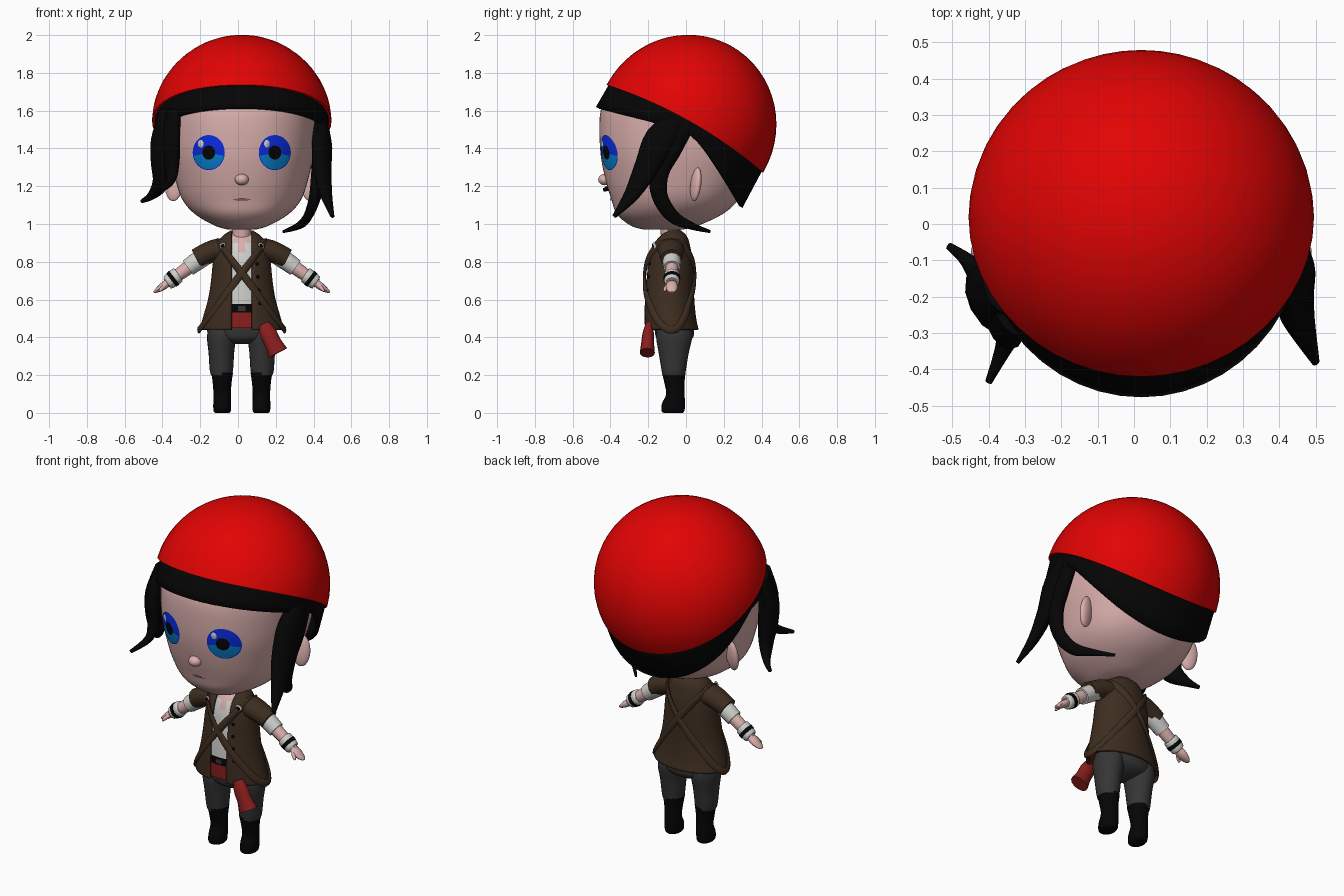
import bpy, bmesh
from math import sin, cos, pi, sqrt, asin, radians, copysign
from mathutils import Vector, Matrix

cube = bpy.data.objects.get("Cube")
if cube:
    bpy.data.objects.remove(cube, do_unlink=True)

SHIFT = 0.02  # the figure stands slightly off centre
COLOURS = {
    "skin": (.7, .43, .415), "bright red": (.76, .001, .001), "black": (.0015, .0015, .0015),
    "vest brown": (.047, .026, .014), "cloth white": (.62, .62, .6), "trouser grey": (.036, .036, .037),
    "sash red": (.26, .013, .013), "deep blue": (.003, .025, .76), "light blue": (.002, .22, .62),
    "lip": (.3, .13, .12)}
MATS = {}
for label, rgb in COLOURS.items():
    m = bpy.data.materials.new(label)
    m.use_nodes = True
    m.diffuse_color = (*rgb, 1)
    m.node_tree.nodes["Principled BSDF"].inputs["Base Color"].default_value = (*rgb, 1)
    MATS[label] = m


def finish(ob, mat, rule=None):
    me = ob.data
    used = [mat]
    me.materials.append(MATS[mat])
    for p in me.polygons:
        p.use_smooth = True
        want = rule(p.center) if rule else mat
        if want not in used:
            used.append(want)
            me.materials.append(MATS[want])
        p.material_index = used.index(want)
    me.set_sharp_from_angle(angle=radians(50))
    ob.location.x += SHIFT
    return ob


def grid(name, rings, mat, rule=None, closed=True, cap=True, loop=False, thick=0):
    """Skin a list of equal rings of points."""
    bm = bmesh.new()
    vs = [[bm.verts.new(p) for p in r] for r in rings]
    n = len(rings[0])
    for i in range(len(vs) if loop else len(vs) - 1):
        a, b = vs[i], vs[(i + 1) % len(vs)]
        for j in range(n if closed else n - 1):
            k = (j + 1) % n
            bm.faces.new((a[j], a[k], b[k], b[j]))
    if cap and closed and not loop:
        bm.faces.new(vs[0])
        bm.faces.new(vs[-1])
    bmesh.ops.recalc_face_normals(bm, faces=bm.faces)
    me = bpy.data.meshes.new(name)
    bm.to_mesh(me)
    bm.free()
    ob = bpy.data.objects.new(name, me)
    bpy.context.collection.objects.link(ob)
    if thick:
        mod = ob.modifiers.new("thickness", "SOLIDIFY")
        mod.thickness, mod.offset = thick, 0
    return finish(ob, mat, rule)


def smooth(rows, k=4):
    """Catmull-Rom through the rows."""
    out = []
    for i in range(len(rows) - 1):
        p = [rows[max(0, min(len(rows) - 1, i + d))] for d in (-1, 0, 1, 2)]
        for s in range(k):
            t = s / k
            out.append(tuple(.5 * (2 * b + (c - a) * t + (2*a - 5*b + 4*c - d) * t*t + (3*b - a - 3*c + d) * t**3)
                             for a, b, c, d in zip(*p)))
    return out + [tuple(rows[-1])]


def at(rows, z):
    """Half width, middle y and half depth of a body at height z."""
    z = max(rows[0][0], min(rows[-1][0], z))
    for p, q in zip(rows, rows[1:]):
        if z <= q[0]:
            f = (z - p[0]) / (q[0] - p[0])
            a, yf, yb = [u + (v - u) * f for u, v in zip(p[1:], q[1:])]
            return a, (yf + yb) / 2, (yb - yf) / 2


def surf(rows, z, t, off=0, power=2):
    a, c, b = at(rows, z)
    u, v = [copysign(abs(w) ** (2 / power), w) for w in (sin(t), cos(t))]
    return Vector(((a + off) * u, c - (b + off) * v, z))


def loft(name, rows, mat, rule=None, cx=0, n=40, off=0, power=2):
    rings = [[surf(rows, r[0], 2 * pi * j / n, off, power) + Vector((cx, 0, 0)) for j in range(n)] for r in rows]
    return grid(name, rings, mat, rule)


def sweep(name, rows, mat, out=None, n=12, loop=False):
    """Sweep an oval along rows of (x, y, z, half width, half thickness)."""
    rows = rows if loop else smooth(rows)
    pts = [Vector(r[:3]) for r in rows]
    rings = []
    for i, r in enumerate(rows):
        nxt = pts[(i + 1) % len(pts)] if loop else pts[min(i + 1, len(pts) - 1)]
        tan = (nxt - pts[i - 1 if loop else max(i - 1, 0)]).normalized()
        o = Vector(out) if out else Vector((r[0], r[1] + (.09 if loop else 0), 0))
        o = (o - tan * o.dot(tan)).normalized()
        side = tan.cross(o)
        rings.append([pts[i] + side * r[3] * cos(2*pi*j/n) + o * r[4] * sin(2*pi*j/n) for j in range(n)])
    return grid(name, rings, mat, loop=loop)


def ball(name, loc, scale, mat, rot=(0, 0, 0)):
    bpy.ops.mesh.primitive_uv_sphere_add(segments=20, ring_count=12, location=loc, rotation=rot)
    ob = bpy.context.object
    ob.name, ob.scale = name, scale
    return finish(ob, mat)


# head
ROUND = 2.2
HEAD = smooth([(.97, .07, -.22, -.02), (.99, .14, -.29, .06), (1.05, .245, -.365, .19), (1.13, .315, -.395, .28),
               (1.25, .355, -.43, .35), (1.4, .385, -.455, .39), (1.6, .39, -.452, .4), (1.7, .36, -.39, .39),
               (1.8, .28, -.27, .32), (1.88, .1, -.1, .15)], 5)
loft("head", HEAD, "skin", n=64, power=ROUND)


def decal(name, cx, cz, rx, rz, radii, mat, rule=None, lift=.004):
    """Thin plate following the face."""
    rings = []
    for r in radii:
        ring = []
        for j in range(32):
            x, z = cx + rx * r * cos(2*pi*j/32), cz + rz * r * sin(2*pi*j/32)
            a, c, b = at(HEAD, z)
            y = c - b * (1 - abs(x / a) ** ROUND) ** (1 / ROUND)
            ring.append(Vector((x, y - lift - .004 * (1 - r * r), z)))
        rings.append(ring)
    return grid(name, rings, mat, rule)


for s, side in ((1, "left"), (-1, "right")):
    ex, ez = s * .175, 1.378

    def iris(c, ex=ex, ez=ez):
        dx, dz = c.x - ex, c.z - ez
        r = sqrt((dx / .085) ** 2 + (dz / .093) ** 2)
        if r < .38:
            return "black"
        return "light blue" if dz < -.22 * sqrt(dx*dx + dz*dz) and r < .96 else "deep blue"

    decal(side + "_eye", ex, ez, .085, .093, (1, .95, .75, .55, .4, .2, .01), "deep blue", iris)
    decal(side + "_eye_glint", ex - .042, ez + .047, .015, .02, (1, .5, .01), "cloth white", lift=.008)
    ball(side + "_ear", (s * .36, .052, 1.21), (.05, .025, .09), "skin", (-.12, 0, s * .35))
ball("nose", (0, -.43, 1.235), (.037, .035, .03), "skin")
decal("mouth", 0, 1.13, .047, .006, (1, .5, .01), "lip", lift=.003)

# cap: a tilted dome with a turned-in rim, lifted over the ears
TILT = Matrix.Translation((0, 0, 1.515)) @ Matrix.Rotation(radians(-29.3), 4, 'X')


def tilted(r, h, n=48):
    lift = .045 * max(0, 1 - h / .49)
    return [TILT @ Vector((r * sin(t) * (1 - .04 * max(h, 0) / .49), -r * cos(t), h + lift * sin(t) ** 2))
            for t in (2 * pi * j / n for j in range(n))]


dome = [tilted(.45, 0), tilted(.455, -.012), tilted(.475, -.012)]
dome += [tilted(.475 * cos(radians(d)), .49 * sin(radians(d))) for d in range(0, 90, 6)] + [tilted(.01, .49)]
grid("cap", dome, "bright red")


# hair band below the cap
def hem(j, n=48):
    t = 2 * pi * j / n
    c = cos(t)
    y = -.468 * c if c > 0 else .29 * abs(c) ** .8
    return Vector((.44 * sin(t), y, 1.49 + (.125 if c > 0 else .4) * c))


top = tilted(.455, .02)
low = [hem(j) for j in range(48)]
grid("hair_band", [[p.lerp(q, f) for p, q in zip(top, low)] for f in (0, .35, .7, 1)], "black", cap=False, thick=.02)

# loose locks
LOCKS = {
    "left_front_lock": [(.41, -.02, 1.57, .05, .03), (.425, -.135, 1.45, .085, .048), (.425, -.21, 1.3, .07, .045),
                        (.445, -.285, 1.16, .045, .03), (.48, -.38, 1.04, .012, .01)],
    "left_back_lock": [(.42, .02, 1.55, .04, .03), (.42, -.08, 1.4, .06, .04), (.41, -.14, 1.28, .055, .04),
                       (.39, -.14, 1.15, .045, .032), (.35, -.07, 1.04, .035, .024), (.3, .03, .99, .02, .015),
                       (.22, .127, .96, .008, .006)],
    "right_back_lock": [(-.4, -.18, 1.6, .07, .03), (-.415, -.21, 1.45, .1, .055), (-.42, -.2, 1.33, .09, .055),
                        (-.43, -.165, 1.22, .06, .04), (-.48, -.1, 1.15, .025, .02), (-.53, -.06, 1.12, .01, .01)],
    "right_front_lock": [(-.36, -.26, 1.6, .05, .03), (-.375, -.29, 1.45, .06, .04), (-.37, -.29, 1.32, .05, .035),
                         (-.375, -.33, 1.23, .03, .022), (-.42, -.435, 1.18, .01, .01)]}
for name, rows in LOCKS.items():
    sweep(name, rows, "black")

# torso: shirt, belt and sash under an open vest
VEST = smooth([(.44, .215, -.215, .06), (.5, .2, -.217, .047), (.6, .172, -.217, .037), (.7, .156, -.21, .035),
               (.8, .146, -.2, .03), (.88, .13, -.18, .015), (.93, .098, -.145, 0), (.96, .055, -.11, -.03)])
BODY = [(z, at(VEST, z)[0], at(VEST, z)[1] - at(VEST, z)[2], at(VEST, z)[1] + at(VEST, z)[2])
        for z in (.45, .46, .49, .53, .531, .575, .576, .65, .72, .8, .85, .9, .93, .955)]


def clothes(c):
    if c.z > .84 + abs(c.x) * 1.6 and c.y < -.09:
        return "skin"
    return "cloth white" if c.z > .576 else "black" if c.z > .531 else "sash red"


loft("shirt_and_belt", BODY, "cloth white", clothes, off=-.013)
loft("neck", [(.9, .05, -.13, -.03), (1.02, .05, -.14, -.03)], "skin", n=20)
coat = []
for row in VEST:
    g = asin(min(.054 / row[1], .85))
    coat.append([surf(VEST, row[0], g + (2*pi - 2*g) * j / 44) for j in range(45)])
grid("vest", coat, "vest brown", closed=False, thick=.014)

# crossed straps, buckles, buttons
for s, side in ((1, "left"), (-1, "right")):
    path = []
    for j in range(72):
        t, z = 2 * pi * j / 72, .74
        for _ in range(40):
            z = .6 * z + .4 * (.74 - 1.4 * s * at(VEST, z)[0] * sin(t))
        path.append((*surf(VEST, z, t, .012), .02, .009))
    sweep(side + "_hip_strap", path, "vest brown", loop=True, n=8)
    p = surf(VEST, .885, s * .75, .022)
    ball(side + "_strap_buckle", p, (.02, .008, .014), "cloth white", (0, s * .7, s * .5))
    ball(side + "_strap_buckle_core", p + Vector((0, -.004, 0)), (.014, .007, .009), "black", (0, s * .7, s * .5))
for i in range(4):
    ball("vest_button", surf(VEST, .79 - .07 * i, .55, .009), (.009, .006, .009), "black")
bpy.ops.mesh.primitive_cube_add(size=1, location=(0, -.207, .553))
buckle = bpy.context.object
buckle.name, buckle.scale = "belt_buckle", (.04, .008, .025)
finish(buckle, "trouser grey")
sweep("sash_tail", [(.115, -.195, .47, .03, .02), (.14, -.2, .42, .045, .03), (.165, -.203, .37, .045, .034),
                    (.192, -.205, .318, .054, .04)], "sash red", out=(0, -1, 0))

# hips, legs, boots
loft("hips", smooth([(.365, .05, -.11, -.01), (.385, .13, -.148, .025), (.42, .182, -.164, .043),
                     (.52, .172, -.17, .04)]), "trouser grey")
for s, side in ((1, "left"), (-1, "right")):
    loft(side + "_leg", smooth([(.2, .055, -.125, -.005), (.23, .062, -.13, 0), (.32, .068, -.145, .015),
                                (.4, .076, -.158, .033), (.46, .066, -.15, .03)]), "trouser grey", cx=s * .108, n=24)
    loft(side + "_boot", smooth([(0, .038, -.118, -.018), (.012, .046, -.13, -.008), (.05, .047, -.127, -.005),
                                 (.1, .046, -.105, -.008), (.16, .05, -.115, -.008), (.215, .058, -.128, -.002)]),
         "black", cx=s * .104, n=24)

    # arms
    def limb(name, rows, mat):
        sweep(side + name, [(s * x, y, z, w, t) for x, y, z, w, t in rows], mat, (0, 1, 0))

    limb("_vest_sleeve", [(.06, -.08, .87, .06, .075), (.15, -.08, .858, .058, .07), (.24, -.078, .816, .054, .058)],
         "vest brown")
    limb("_shirt_sleeve", [(.17, -.075, .842, .046, .046), (.23, -.075, .807, .049, .049), (.285, -.075, .768, .046, .045)],
         "cloth white")
    limb("_forearm", [(.26, -.075, .785, .037, .035), (.33, -.075, .735, .034, .033), (.4, -.075, .685, .024, .026)],
         "skin")
    limb("_wrist_wrap", [(.335, -.075, .732, .038, .038), (.345, -.075, .725, .043, .043),
                         (.385, -.075, .695, .04, .04), (.395, -.075, .688, .034, .034)], "cloth white")
    limb("_wrist_band", [(.357, -.075, .716, .0455, .0455), (.374, -.075, .703, .044, .044)], "black")
    limb("_hand", [(.39, -.075, .69, .02, .026), (.42, -.075, .668, .02, .032), (.45, -.075, .648, .012, .024),
                   (.466, -.075, .638, .005, .01)], "skin")
    limb("_thumb", [(.4, -.09, .68, .011, .011), (.425, -.11, .657, .01, .01), (.435, -.115, .643, .005, .005)], "skin")
